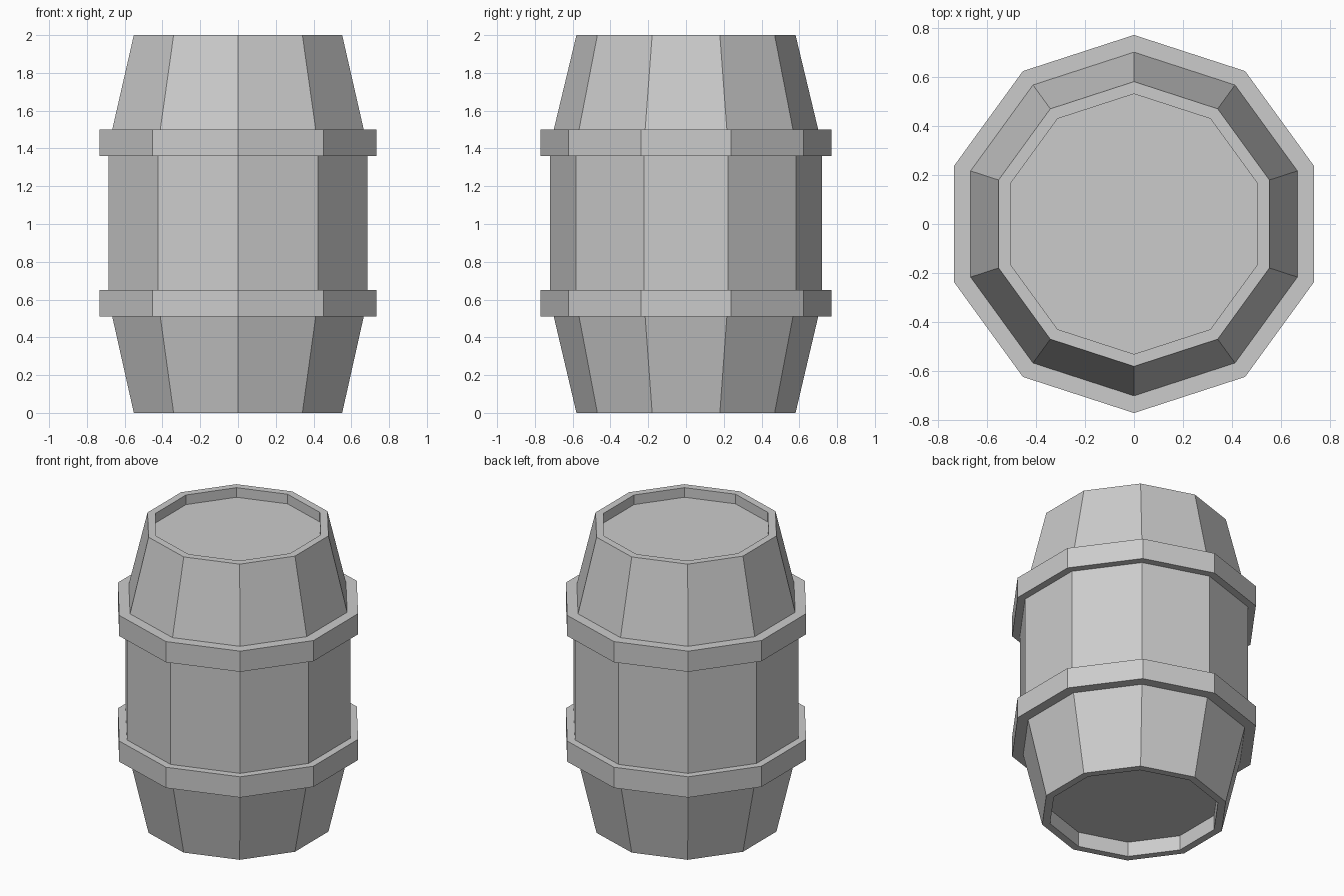
import bpy, bmesh
from math import pi, cos, sin

if "Cube" in bpy.data.objects:
    bpy.data.objects.remove(bpy.data.objects["Cube"])

SIDES = 10


def lathe(name, profile, cap=False, closed=False):
    """Revolve (radius, z) points into a ten-sided flat-faced shape."""
    bm = bmesh.new()
    rings = []
    for r, z in profile:
        angles = [pi / 2 + 2 * pi * i / SIDES for i in range(SIDES)]
        rings.append([bm.verts.new((r * cos(a), r * sin(a), z)) for a in angles])
    pairs = list(zip(rings, rings[1:]))
    if closed:
        pairs.append((rings[-1], rings[0]))
    for low, high in pairs:
        for i in range(SIDES):
            j = (i + 1) % SIDES
            bm.faces.new((low[i], low[j], high[j], high[i]))
    if cap:
        bm.faces.new(rings[0][::-1])
        bm.faces.new(rings[-1])
    bmesh.ops.recalc_face_normals(bm, faces=bm.faces[:])
    mesh = bpy.data.meshes.new(name)
    bm.to_mesh(mesh)
    bm.free()
    obj = bpy.data.objects.new(name, mesh)
    bpy.context.collection.objects.link(obj)
    return obj


# Barrel body: recessed bottom, bulging staves, recessed lid
lathe("barrel_body", [
    (0.53, 0.10), (0.53, 0.0), (0.58, 0.0),
    (0.70, 0.51), (0.72, 0.65), (0.72, 1.36), (0.70, 1.50),
    (0.58, 2.0), (0.53, 2.0), (0.53, 1.935),
], cap=True)

# Two hoops, their inner walls following the staves
for name, z_end, z_mid in (("lower_hoop", 0.51, 0.65), ("upper_hoop", 1.50, 1.36)):
    lathe(name, [(0.70, z_end), (0.77, z_end), (0.77, z_mid), (0.72, z_mid)],
          closed=True)
